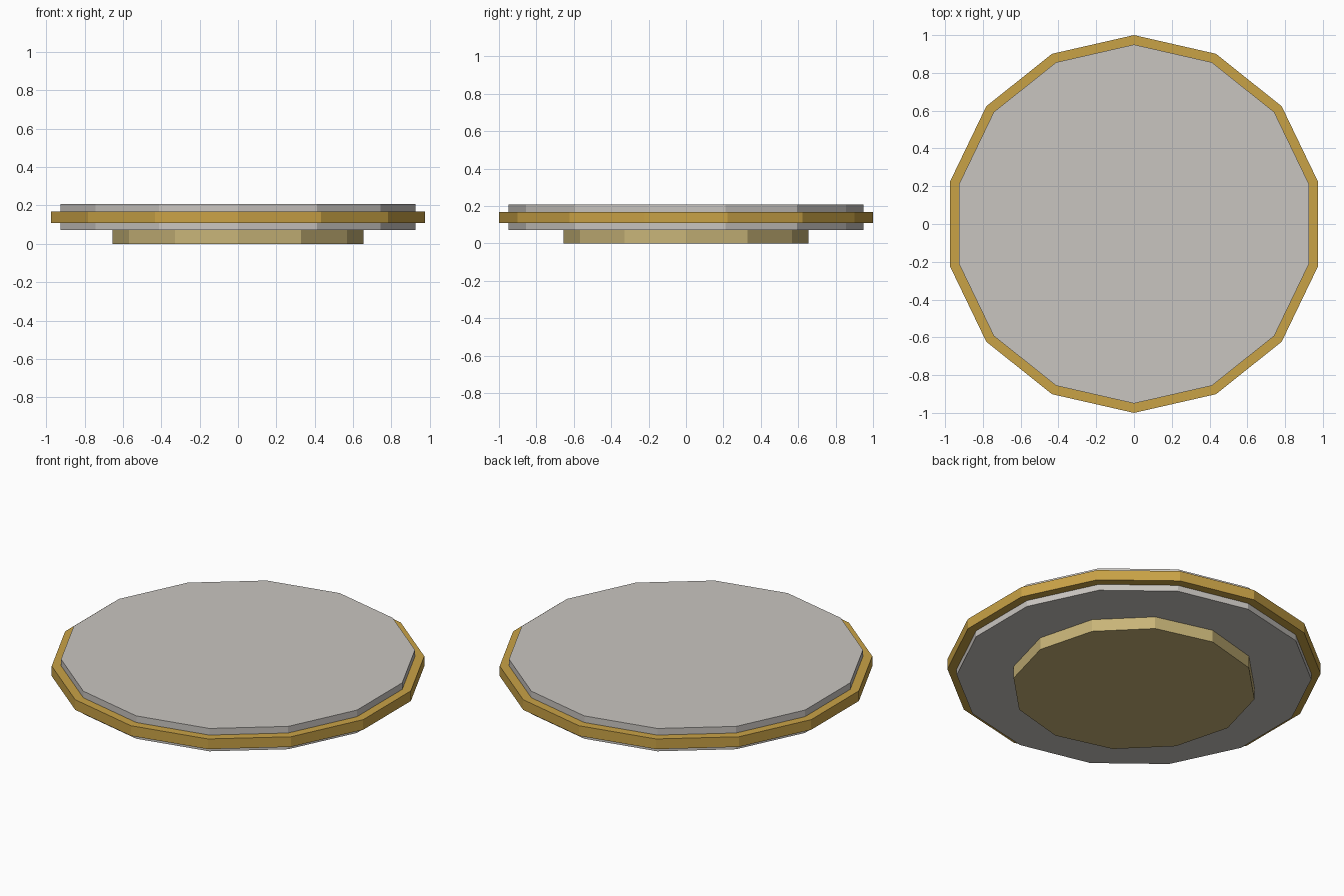
import bpy, math

if "Cube" in bpy.data.objects:
    bpy.data.objects.remove(bpy.data.objects["Cube"])


def material(name, rgb):
    # sRGB 0-255 to linear
    lin = [((c / 255 + 0.055) / 1.055) ** 2.4 for c in rgb]
    m = bpy.data.materials.new(name)
    m.diffuse_color = (*lin, 1)
    m.use_nodes = True
    m.node_tree.nodes["Principled BSDF"].inputs["Base Color"].default_value = m.diffuse_color
    return m


def disc(name, sides, radius, z0, z1, mat):
    # Flat-sided disc with a corner on the +y axis
    bpy.ops.mesh.primitive_cylinder_add(
        vertices=sides, radius=radius, depth=z1 - z0, location=(0, 0, (z0 + z1) / 2))
    ob = bpy.context.object
    ob.name = name
    ob.data.materials.append(mat)
    return ob


stone = material("pale grey", (201, 197, 192))
gold = material("gold", (201, 162, 70))
brass = material("pale brass", (200, 180, 120))

# Foot, plate and the trim band around the plate
disc("foot", 12, 0.655, 0.0, 0.072, brass)
disc("plate", 14, 0.95, 0.072, 0.207, stone)
disc("trim_band", 14, 1.0, 0.108, 0.168, gold)
